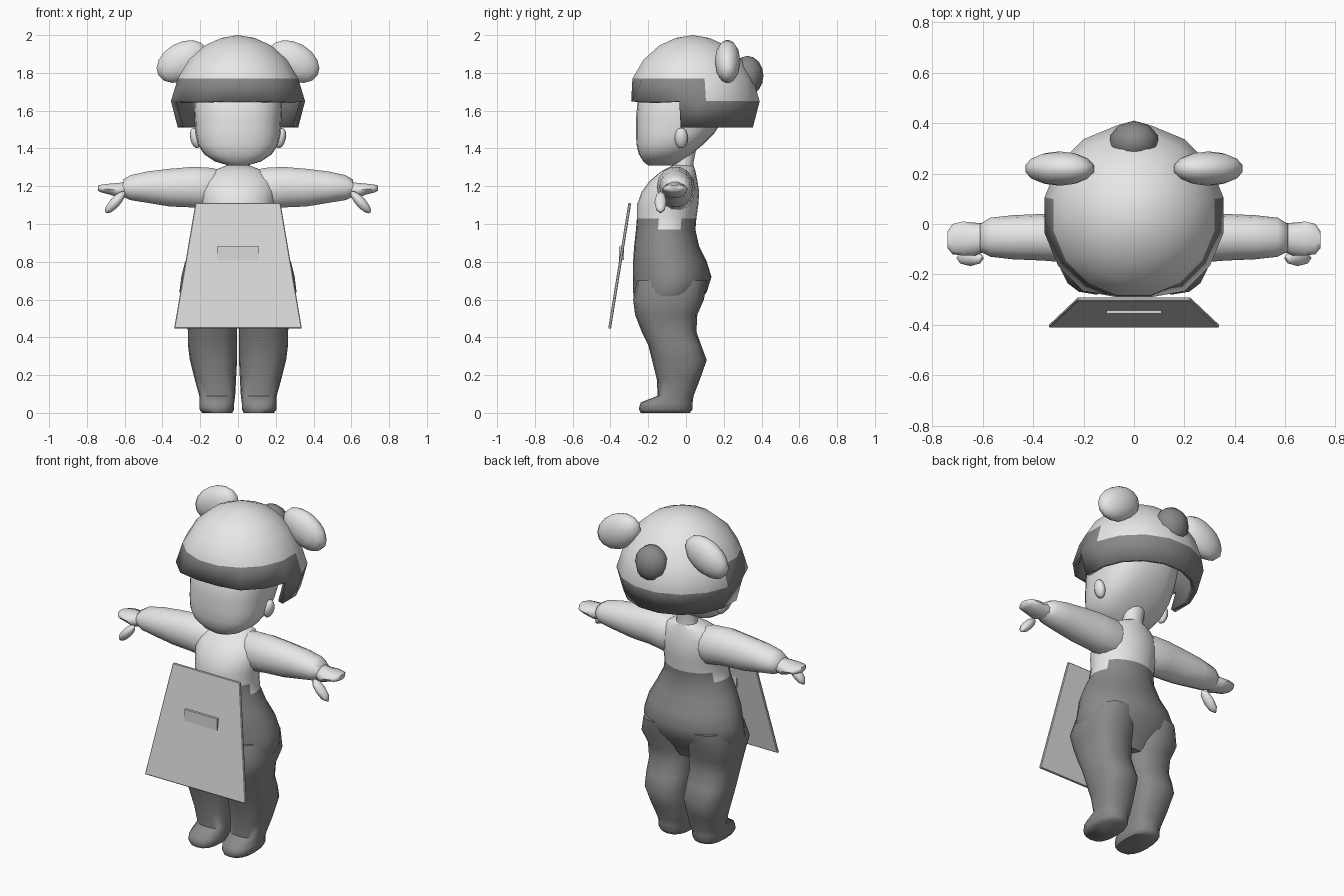
import bpy, bmesh, math
from mathutils import Vector, Matrix

cube = bpy.data.objects.get("Cube")
if cube:
    bpy.data.objects.remove(cube, do_unlink=True)


def material(name, value):
    mat = bpy.data.materials.new(name)
    mat.use_nodes = True
    colour = (value, value, value, 1)
    mat.diffuse_color = colour
    mat.node_tree.nodes["Principled BSDF"].inputs["Base Color"].default_value = colour
    return mat


LIGHT = material("light grey", 0.8)
DARK = material("dark grey", 0.25)
PANEL = material("panel grey", 0.7)


def finish(name, bm, mats, rule=None, angle=60, mirror=False):
    """Turn a bmesh into a shaded object; rule picks the material of a face centre."""
    bmesh.ops.recalc_face_normals(bm, faces=bm.faces)
    if rule:
        for face in bm.faces:
            face.material_index = int(rule(face.calc_center_median()))
    mesh = bpy.data.meshes.new(name)
    bm.to_mesh(mesh)
    bm.free()
    obj = bpy.data.objects.new(name, mesh)
    bpy.context.collection.objects.link(obj)
    for mat in mats:
        mesh.materials.append(mat)
    bpy.ops.object.select_all(action="DESELECT")
    obj.select_set(True)
    bpy.context.view_layer.objects.active = obj
    if angle:
        bpy.ops.object.shade_smooth_by_angle(angle=math.radians(angle))
    if mirror:
        mod = obj.modifiers.new("mirror", "MIRROR")
        mod.use_axis = (True, False, False)
        mod.use_mirror_merge = False
    return obj


def loft(rings, sides=20, power=2.0, along_x=False):
    """Skin closed rings given as (height, left, right, front, back)."""
    bm = bmesh.new()
    loops = []
    for h, a0, a1, b0, b1 in rings:
        loop = []
        for i in range(sides):
            t = math.tau * i / sides
            c, s = math.cos(t), math.sin(t)
            a = (a0 + a1) / 2 + (a1 - a0) / 2 * math.copysign(abs(c) ** (2 / power), c)
            b = (b0 + b1) / 2 + (b1 - b0) / 2 * math.copysign(abs(s) ** (2 / power), s)
            loop.append(bm.verts.new((h, a, b) if along_x else (a, b, h)))
        loops.append(loop)
    for low, high in zip(loops, loops[1:]):
        for i in range(sides):
            j = (i + 1) % sides
            bm.faces.new((low[i], low[j], high[j], high[i]))
    bm.faces.new(loops[0])
    bm.faces.new(loops[-1])
    return bm


def ball(centre, size, tilt=0, axis="Y", sides=12):
    bm = bmesh.new()
    bmesh.ops.create_uvsphere(bm, u_segments=sides, v_segments=8, radius=1)
    bm.transform(Matrix.Translation(centre) @ Matrix.Rotation(math.radians(tilt), 4, axis)
                 @ Matrix.Diagonal((*size, 1)))
    return bm


def symmetric(rings):
    return [(z, -w, w, y0, y1) for z, w, y0, y1 in rings]


# Torso and hips, with the waistline stepping around the body
body = symmetric([
    (0.50, 0.20, -0.25, 0.02), (0.56, 0.26, -0.27, 0.05), (0.64, 0.31, -0.28, 0.11),
    (0.72, 0.30, -0.28, 0.135), (0.80, 0.28, -0.28, 0.11), (0.88, 0.24, -0.275, 0.07),
    (0.97, 0.195, -0.265, 0.05), (1.03, 0.185, -0.26, 0.055), (1.10, 0.19, -0.26, 0.065),
    (1.17, 0.20, -0.235, 0.07), (1.23, 0.19, -0.19, 0.06), (1.28, 0.14, -0.13, 0.05),
    (1.31, 0.06, -0.07, 0.04)])
finish("torso_and_hips", loft(body, 24), [LIGHT, DARK],
       lambda c: c.z < 0.97 or (c.z < 1.03 and abs(c.y + 0.08) > 0.07))

# Trouser legs with rounded feet
leg = [(0.0, 0.03, 0.19, -0.24, 0.02), (0.02, 0.02, 0.205, -0.25, 0.035),
       (0.055, 0.02, 0.205, -0.24, 0.035), (0.09, 0.015, 0.205, -0.15, 0.04),
       (0.18, 0.01, 0.23, -0.155, 0.075), (0.28, 0.005, 0.255, -0.18, 0.11),
       (0.36, 0.005, 0.265, -0.20, 0.08), (0.43, 0.005, 0.265, -0.235, 0.055),
       (0.52, 0.0, 0.275, -0.27, 0.06), (0.60, 0.0, 0.30, -0.28, 0.095),
       (0.70, 0.01, 0.27, -0.26, 0.11)]
finish("leg", loft(leg, 16, 2.5), [DARK], mirror=True)

# Sleeves, running sideways
arm = [(0.06, -0.10, 0.03, 1.10, 1.28), (0.14, -0.15, 0.05, 1.07, 1.30),
       (0.24, -0.155, 0.045, 1.085, 1.305), (0.36, -0.145, 0.04, 1.09, 1.295),
       (0.48, -0.14, 0.035, 1.11, 1.28), (0.57, -0.13, 0.025, 1.125, 1.26),
       (0.61, -0.11, 0.0, 1.145, 1.235)]
finish("sleeve", loft(arm, 14, along_x=True), [LIGHT], mirror=True)

# Hands: palm tapering into the fingers, and a drooping thumb
palm = [(0.57, -0.10, 0.0, 1.15, 1.23), (0.63, -0.125, 0.005, 1.135, 1.22),
        (0.68, -0.125, 0.01, 1.155, 1.215), (0.72, -0.12, 0.0, 1.165, 1.21),
        (0.74, -0.095, -0.03, 1.175, 1.205)]
finish("hand", loft(palm, 10, along_x=True), [LIGHT], mirror=True)
finish("thumb", ball((0.65, -0.135, 1.115), (0.075, 0.032, 0.027), 48, "Y", 8),
       [LIGHT], mirror=True)

# Neck and head with a flat, broad face
neck = symmetric([(1.24, 0.08, -0.08, 0.055), (1.32, 0.06, -0.06, 0.04),
                  (1.42, 0.07, -0.06, 0.06)])
finish("neck", loft(neck, 14), [LIGHT])
head = symmetric([
    (1.31, 0.05, -0.20, -0.07), (1.33, 0.12, -0.225, -0.03), (1.37, 0.18, -0.25, 0.03),
    (1.42, 0.212, -0.262, 0.09), (1.48, 0.225, -0.265, 0.15), (1.56, 0.23, -0.265, 0.20),
    (1.66, 0.235, -0.255, 0.23), (1.75, 0.20, -0.20, 0.20)])
finish("head", loft(head, 24, 2.5), [LIGHT])
finish("side_ear", ball((0.225, -0.025, 1.455), (0.028, 0.035, 0.055), 12), [LIGHT], mirror=True)

# Helmet: dome, front brim, and a lower guard around the sides and back
HELMET_Y = 0.035
profile = [(1.985, 0.09), (1.945, 0.18), (1.87, 0.265), (1.77, 0.325),
           (1.65, 0.362), (1.51, 0.325)]
SIDES = 16
bm = bmesh.new()
top = bm.verts.new((0, HELMET_Y, 2))
loops = []
for z, r in profile:
    loop = []
    for i in range(SIDES):
        t = math.tau * (i + 0.5) / SIDES
        x, y = r * math.cos(t), HELMET_Y + r * math.sin(t)
        loop.append(bm.verts.new((x, max(y, -0.29), z)))
    loops.append(loop)
for i in range(SIDES):
    j = (i + 1) % SIDES
    bm.faces.new((top, loops[0][i], loops[0][j]))
    for low, high in zip(loops[1:], loops):
        if low is loops[-1] and (low[i].co.y + low[j].co.y) / 2 < -0.05:
            continue
        bm.faces.new((low[i], low[j], high[j], high[i]))
helmet = finish("helmet", bm, [LIGHT, DARK],
                lambda c: c.z < 1.65 or (c.z < 1.77 and c.y < HELMET_Y + 0.01), angle=40)
shell = helmet.modifiers.new("shell", "SOLIDIFY")
shell.thickness = 0.03
shell.offset = -1

# Round ears and a bobble on the helmet
finish("helmet_ear", ball((0.295, 0.22, 1.86), (0.15, 0.068, 0.10), 30, sides=14),
       [LIGHT], mirror=True)
finish("rear_bobble", ball((0, 0.325, 1.785), (0.10, 0.085, 0.105), 0, sides=10), [DARK])

# Tilted trapezoid panel held in front
LOW, HIGH = Vector((0.338, -0.397, 0.445)), Vector((0.225, -0.29, 1.11))
bm = bmesh.new()
corners = [Vector((side * p.x, p.y, p.z)) for p, side in
           ((LOW, -1), (LOW, 1), (HIGH, 1), (HIGH, -1))]
face = bm.faces.new([bm.verts.new(c) for c in corners])
extruded = bmesh.ops.extrude_face_region(bm, geom=[face])["geom"]
for v in extruded:
    if isinstance(v, bmesh.types.BMVert):
        v.co += Vector((0, -0.015, 0.002))
panel = finish("front_panel", bm, [PANEL], angle=0)
bevel = panel.modifiers.new("soft_edge", "BEVEL")
bevel.width = 0.004

# Handle block through the panel
bm = bmesh.new()
bmesh.ops.create_cube(bm, size=1)
bm.transform(Matrix.Translation((0, -0.342, 0.845)) @ Matrix.Diagonal((0.22, 0.028, 0.07, 1)))
finish("panel_handle", bm, [PANEL], angle=0)
